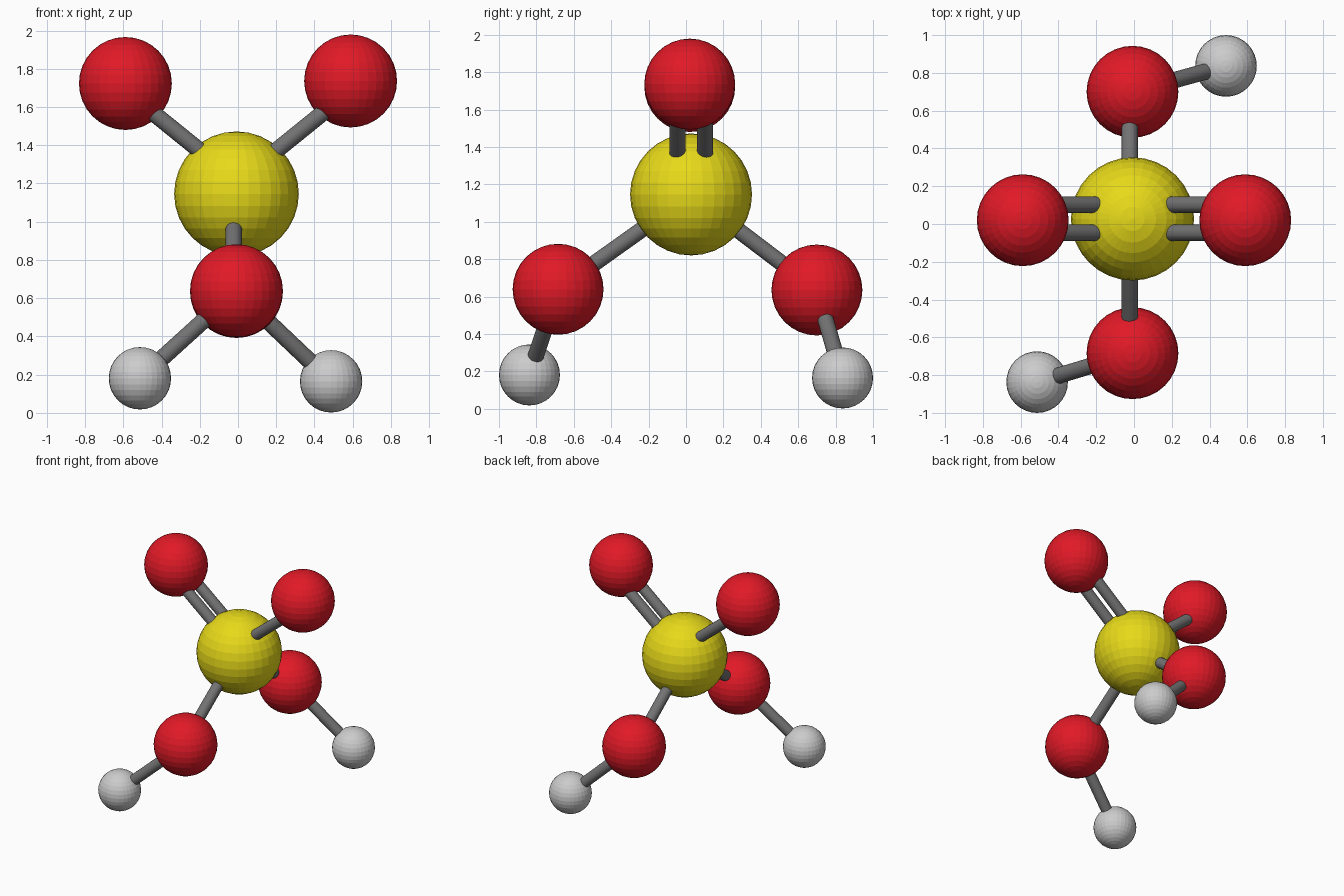
import bpy
from mathutils import Vector

if "Cube" in bpy.data.objects:
    bpy.data.objects.remove(bpy.data.objects["Cube"])


def material(name, color):
    m = bpy.data.materials.new(name)
    m.diffuse_color = color
    m.use_nodes = True
    m.node_tree.nodes["Principled BSDF"].inputs["Base Color"].default_value = m.diffuse_color
    return m


YELLOW = material("yellow", (0.80, 0.70, 0.01, 1))
RED = material("red", (0.75, 0.01, 0.02, 1))
WHITE = material("light_grey", (0.60, 0.60, 0.60, 1))
GREY = material("dark_grey", (0.17, 0.17, 0.17, 1))


def atom(name, pos, radius, mat):
    bpy.ops.mesh.primitive_uv_sphere_add(segments=32, ring_count=16, radius=radius, location=pos)
    ob = bpy.context.object
    ob.name = name
    ob.data.materials.append(mat)


def bond(name, a, b, radius=0.043):
    a, b = Vector(a), Vector(b)
    bpy.ops.mesh.primitive_cylinder_add(vertices=32, radius=radius, depth=(b - a).length,
                                        location=(a + b) / 2)
    ob = bpy.context.object
    ob.name = name
    ob.rotation_euler = (b - a).to_track_quat('Z', 'Y').to_euler()
    ob.data.materials.append(GREY)


# Central atom
atom("central_atom", (-0.008, 0.027, 1.146), 0.326, YELLOW)

# Upper atoms, each held by a pair of parallel bonds
for side, s, z in (("left", -1, 1.723), ("right", 1, 1.736)):
    atom(f"upper_{side}_atom", (s * 0.589, 0.02, z), 0.243, RED)
    for i, dy in enumerate((-0.074, 0.074)):
        bond(f"upper_{side}_bond_{i + 1}", (0, 0.028 + dy, 1.21), (s * 0.56, 0.028 + dy, 1.663))

# Lower atoms with single bonds, each carrying a small end atom
for side, oy, oz, end in (("front", -0.684, 0.639, (-0.513, -0.837, 0.181)),
                          ("back", 0.70, 0.635, (0.487, 0.837, 0.165))):
    atom(f"lower_{side}_atom", (-0.008, oy, oz), 0.243, RED)
    bond(f"lower_{side}_bond", (-0.022, 0.027, 1.146), (-0.022, oy, oz))
    atom(f"end_{side}_atom", end, 0.163, WHITE)
    bond(f"end_{side}_bond", (-0.008, oy, oz), end)
